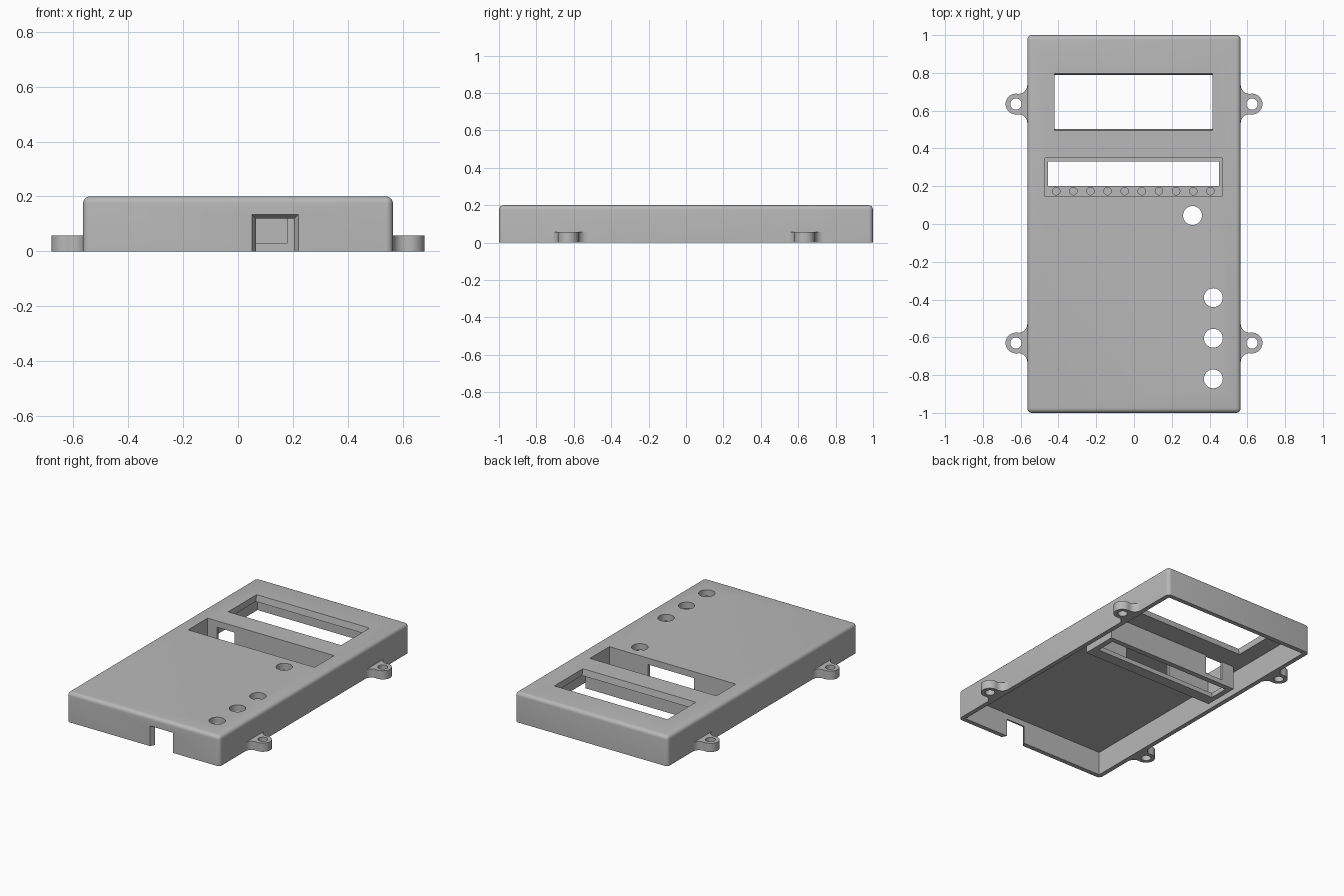
import bpy, bmesh, math
from mathutils import Vector

cube = bpy.data.objects.get("Cube")
if cube:
    bpy.data.objects.remove(cube, do_unlink=True)

grey = bpy.data.materials.new("matte grey plastic")
grey.use_nodes = True
COLOUR = (0.48, 0.48, 0.48, 1)
grey.diffuse_color = COLOUR
grey.node_tree.nodes["Principled BSDF"].inputs["Base Color"].default_value = COLOUR


def loft(name, lower, upper):
    """Solid between two matching rings of points."""
    bm = bmesh.new()
    a = [bm.verts.new(p) for p in lower]
    b = [bm.verts.new(p) for p in upper]
    bm.faces.new(a[::-1])
    bm.faces.new(b)
    n = len(a)
    for i in range(n):
        j = (i + 1) % n
        bm.faces.new((a[i], a[j], b[j], b[i]))
    bmesh.ops.recalc_face_normals(bm, faces=bm.faces)
    mesh = bpy.data.meshes.new(name)
    bm.to_mesh(mesh)
    bm.free()
    obj = bpy.data.objects.new(name, mesh)
    bpy.context.collection.objects.link(obj)
    mesh.materials.append(grey)
    return obj


def prism(name, outline, z0, z1):
    return loft(name, [(x, y, z0) for x, y in outline], [(x, y, z1) for x, y in outline])


def rect(x0, x1, y0, y1):
    return [(x0, y0), (x1, y0), (x1, y1), (x0, y1)]


def box(name, x0, x1, y0, y1, z0, z1):
    return prism(name, rect(x0, x1, y0, y1), z0, z1)


def arc(cx, cy, r, start, end, steps):
    angles = [math.radians(start + (end - start) * i / steps) for i in range(steps + 1)]
    return [(cx + r * math.cos(t), cy + r * math.sin(t)) for t in angles]


def cylinder(name, x, y, r, z0, z1, sides=32):
    return prism(name, arc(x, y, r, 0, 360, sides)[:-1], z0, z1)


def cut(obj, cutter):
    """Subtract the cutter, then discard it."""
    cutter.hide_render = True
    mod = obj.modifiers.new("cut", "BOOLEAN")
    mod.operation = "DIFFERENCE"
    mod.solver = "EXACT"
    mod.object = cutter
    bpy.context.view_layer.objects.active = obj
    bpy.ops.object.modifier_apply(modifier=mod.name)
    bpy.data.objects.remove(cutter, do_unlink=True)


def smooth(obj):
    bpy.ops.object.select_all(action="DESELECT")
    obj.select_set(True)
    bpy.context.view_layer.objects.active = obj
    bpy.ops.object.shade_smooth_by_angle(angle=math.radians(30))


W, L, H = 0.565, 1.0, 0.2      # half width, half length, height
WALL, CEILING = 0.03, 0.157
SLOT = (-0.47, 0.465, 0.145, 0.35)

# Shell: rounded on top and at the corners, open underneath
shell = box("case_shell", -W, W, -L, L, 0, H)
bm = bmesh.new()
bm.from_mesh(shell.data)
edges = [e for e in bm.edges if max(v.co.z for v in e.verts) > H / 2]
bmesh.ops.bevel(bm, geom=edges, offset=0.025, segments=5, profile=0.5, affect="EDGES")
bm.to_mesh(shell.data)
bm.free()
cut(shell, box("cavity", -W + WALL, W - WALL, -L + WALL, L - WALL, -0.1, CEILING))

# Display window with sloping long edges
low = [(x, y, CEILING - 0.01) for x, y in rect(-0.42, 0.415, 0.506, 0.786)]
high = [(x, y, H + 0.01) for x, y in rect(-0.42, 0.415, 0.494, 0.798)]
cut(shell, loft("window", low, high))

# Connector slot and button holes through the top
cut(shell, box("slot", *SLOT, 0.1, 0.3))
for x, y in [(0.31, 0.045), (0.42, -0.39), (0.42, -0.605), (0.42, -0.82)]:
    cut(shell, cylinder("button_hole", x, y, 0.05, 0.1, 0.3))


# Cable notch in the front wall, narrowing inwards
def notch_ring(y, inset):
    x0, x1, top = 0.05 + inset, 0.22 - inset, 0.135 - inset
    return [(x0, y, -0.05), (x1, y, -0.05), (x1, y, top), (x0, y, top)]


cut(shell, loft("notch", notch_ring(-L - 0.01, -0.005), notch_ring(-L + WALL + 0.002, 0.017)))
smooth(shell)

# Connector housing hanging below the slot
housing = box("connector_housing", -0.492, 0.487, 0.125, 0.365, 0, CEILING + 0.01)
cut(housing, box("pocket", *SLOT, 0.03, 0.3))
cut(housing, box("floor_opening", -0.455, 0.45, 0.2, 0.33, -0.1, 0.1))
cut(housing, box("front_gap", -0.16, 0.18, 0.1, 0.16, 0.03, CEILING))
cut(housing, box("rear_gap", -0.4, -0.27, 0.34, 0.4, 0.03, CEILING))
for i in range(10):
    cut(housing, cylinder("pin_dimple", -0.412 + i * 0.0907, 0.174, 0.02, 0.012, 0.06, 20))
smooth(housing)

# Screw tabs: round eyelets with concave fillets into the side walls
TAB_X, TAB_R, FLARE, FILLET = 0.06, 0.055, 0.1, 0.046
touch = math.degrees(math.atan2(-FLARE, TAB_X - FILLET))
upper = arc(FILLET, FLARE, FILLET, 180, 360 + touch, 8)
eyelet = arc(TAB_X, 0, TAB_R, 180 + touch, -180 - touch, 24)
lower = [(x, -y) for x, y in reversed(upper)]
outline = [(-0.015, FLARE)] + upper + eyelet[1:-1] + lower + [(-0.015, -FLARE)]
for side, sx in (("left", 1), ("right", -1)):
    for end, y in (("front", -0.63), ("back", 0.635)):
        points = [(sx * (W + px), y + py) for px, py in outline]
        tab = prism(f"{end}_{side}_screw_tab", points, 0, 0.058)
        cut(tab, cylinder("screw_hole", sx * (W + TAB_X), y, 0.03, -0.1, 0.2))
        smooth(tab)
